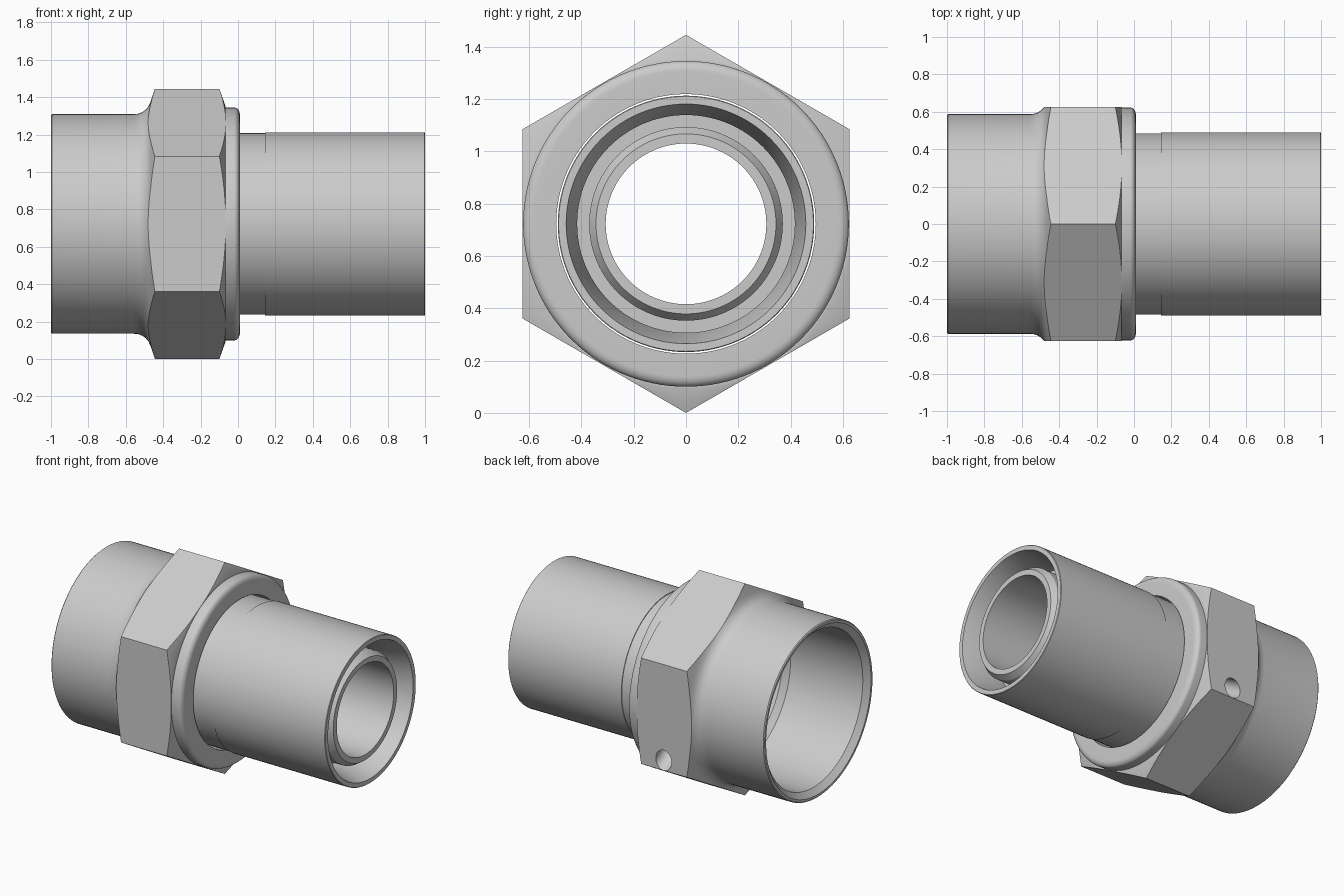
import bpy, bmesh, math
from mathutils import Vector

if "Cube" in bpy.data.objects:
    bpy.data.objects.remove(bpy.data.objects["Cube"])

ZC = 0.7225          # height of the fitting's axis
steel = bpy.data.materials.new("light grey metal")
steel.diffuse_color = (0.60, 0.60, 0.60, 1)
steel.use_nodes = True
steel.node_tree.nodes["Principled BSDF"].inputs["Base Color"].default_value = steel.diffuse_color


def revolve(name, profile, segs):
    """Spin a closed (x, radius) profile around the x axis."""
    bm = bmesh.new()
    rings = []
    for i in range(segs):
        a = 2 * math.pi * i / segs
        rings.append([bm.verts.new((x, r * math.sin(a), ZC + r * math.cos(a)))
                      for x, r in profile])
    n = len(profile)
    for i in range(segs):
        p, q = rings[i], rings[(i + 1) % segs]
        for j in range(n):
            k = (j + 1) % n
            bm.faces.new((p[j], p[k], q[k], q[j]))
    bmesh.ops.recalc_face_normals(bm, faces=bm.faces)
    me = bpy.data.meshes.new(name)
    bm.to_mesh(me)
    bm.free()
    ob = bpy.data.objects.new(name, me)
    bpy.context.collection.objects.link(ob)
    me.materials.append(steel)
    return ob


def activate(ob):
    bpy.ops.object.select_all(action='DESELECT')
    ob.select_set(True)
    bpy.context.view_layer.objects.active = ob


def boolean(ob, cutter, op):
    activate(ob)
    m = ob.modifiers.new("cut", 'BOOLEAN')
    m.operation, m.solver, m.object = op, 'EXACT', cutter
    bpy.ops.object.modifier_apply(modifier=m.name)
    bpy.data.objects.remove(cutter)


# swivel nut: socket, flared fillet, hexagon zone and rounded collar
ring = [(-0.02 + 0.03 * math.sin(t), 0.5825 + 0.04 * math.cos(t))
        for t in [math.pi / 2 * i / 8 for i in range(9)]]
nut_profile = [(-1, 0.565), (-1, 0.581), (-0.994, 0.587), (-0.56, 0.587),
               (-0.535, 0.589), (-0.513, 0.597), (-0.494, 0.610),
               (-0.479, 0.628), (-0.467, 0.655), (-0.444, 0.7235),
               (-0.10, 0.7235), (-0.067, 0.631), (-0.067, 0.6225)] + ring + [
               (0.01, 0.496), (-0.38, 0.496), (-0.42, 0.527), (-0.965, 0.527)]
nut = revolve("hex_nut", nut_profile, 120)
hexagon = revolve("hex_cutter", [(-1.5, 0.2), (-1.5, 0.7225), (0.5, 0.7225), (0.5, 0.2)], 6)
boolean(nut, hexagon, 'INTERSECT')

# small drilled hole in the lower back flat
n = Vector((0, math.sin(math.radians(120)), math.cos(math.radians(120))))
along = Vector((0, n.z, -n.y)) * -1
bpy.ops.mesh.primitive_cylinder_add(vertices=32, radius=0.06, depth=0.3,
                                    location=Vector((-0.27, 0, ZC)) + n * 0.6257 + along * 0.06)
drill = bpy.context.object
drill.rotation_euler = n.to_track_quat('Z', 'Y').to_euler()
drill.data.materials.append(steel)
boolean(nut, drill, 'DIFFERENCE')

# pipe stub: outer sleeve with coned mouth, groove and inner tube
pipe = revolve("pipe_stub", [
    (-0.36, 0.307), (-0.36, 0.46), (-0.335, 0.485), (0.145, 0.485), (0.145, 0.49),
    (0.997, 0.49), (1.0, 0.487), (1.0, 0.458), (0.82, 0.416), (0.74, 0.416),
    (0.74, 0.37), (0.92, 0.37), (0.96, 0.344), (0.96, 0.307)], 120)

for ob in (nut, pipe):
    activate(ob)
    bpy.ops.object.shade_smooth_by_angle(angle=math.radians(24))
